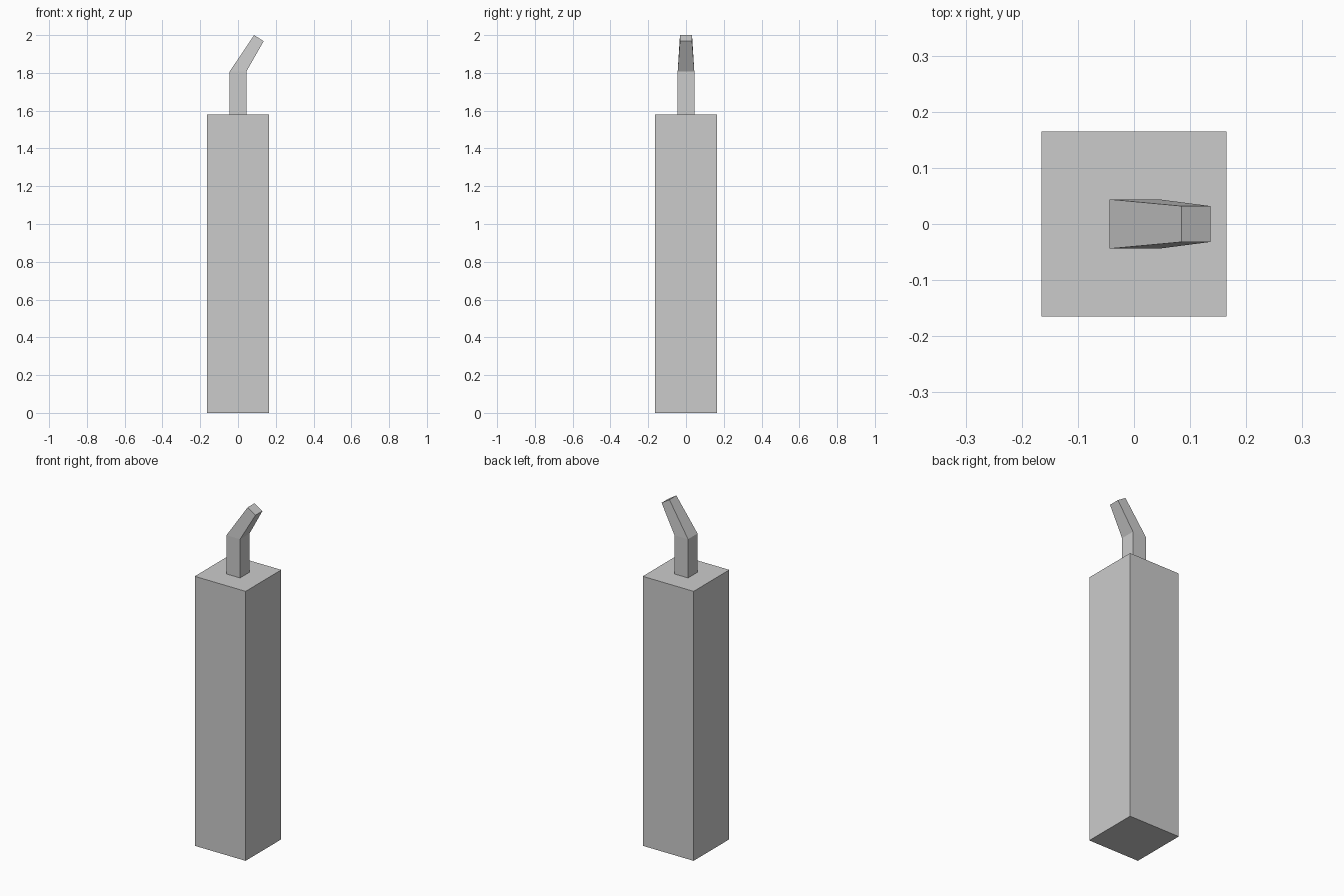
import bpy, bmesh

if "Cube" in bpy.data.objects:
    bpy.data.objects.remove(bpy.data.objects["Cube"])


def ring(bm, left, right, half_depth):
    """Square cross-section; left and right are (x, z) of its two sides."""
    (xl, zl), (xr, zr) = left, right
    d = half_depth
    return [bm.verts.new(p) for p in
            ((xl, -d, zl), (xr, -d, zr), (xr, d, zr), (xl, d, zl))]


# Cross-sections from the base of the wax block up to the bent wick tip
sections = [
    ((-0.165, 0), (0.165, 0), 0.165),             # wax base
    ((-0.165, 1.58), (0.165, 1.58), 0.165),       # wax top edge
    ((-0.044, 1.58), (0.044, 1.58), 0.044),       # wick root
    ((-0.044, 1.807), (0.044, 1.807), 0.044),     # wick bend
    ((0.085, 2.0), (0.136, 1.968), 0.032),        # wick tip
]

bm = bmesh.new()
rings = [ring(bm, *s) for s in sections]
for low, high in zip(rings, rings[1:]):
    for i in range(4):
        j = (i + 1) % 4
        bm.faces.new((low[i], low[j], high[j], high[i]))

# Close the bottom and the tip
bm.faces.new(rings[0][::-1])
bm.faces.new(rings[-1])
bmesh.ops.recalc_face_normals(bm, faces=bm.faces[:])

mesh = bpy.data.meshes.new("candle")
bm.to_mesh(mesh)
bm.free()
bpy.context.collection.objects.link(bpy.data.objects.new("candle", mesh))
